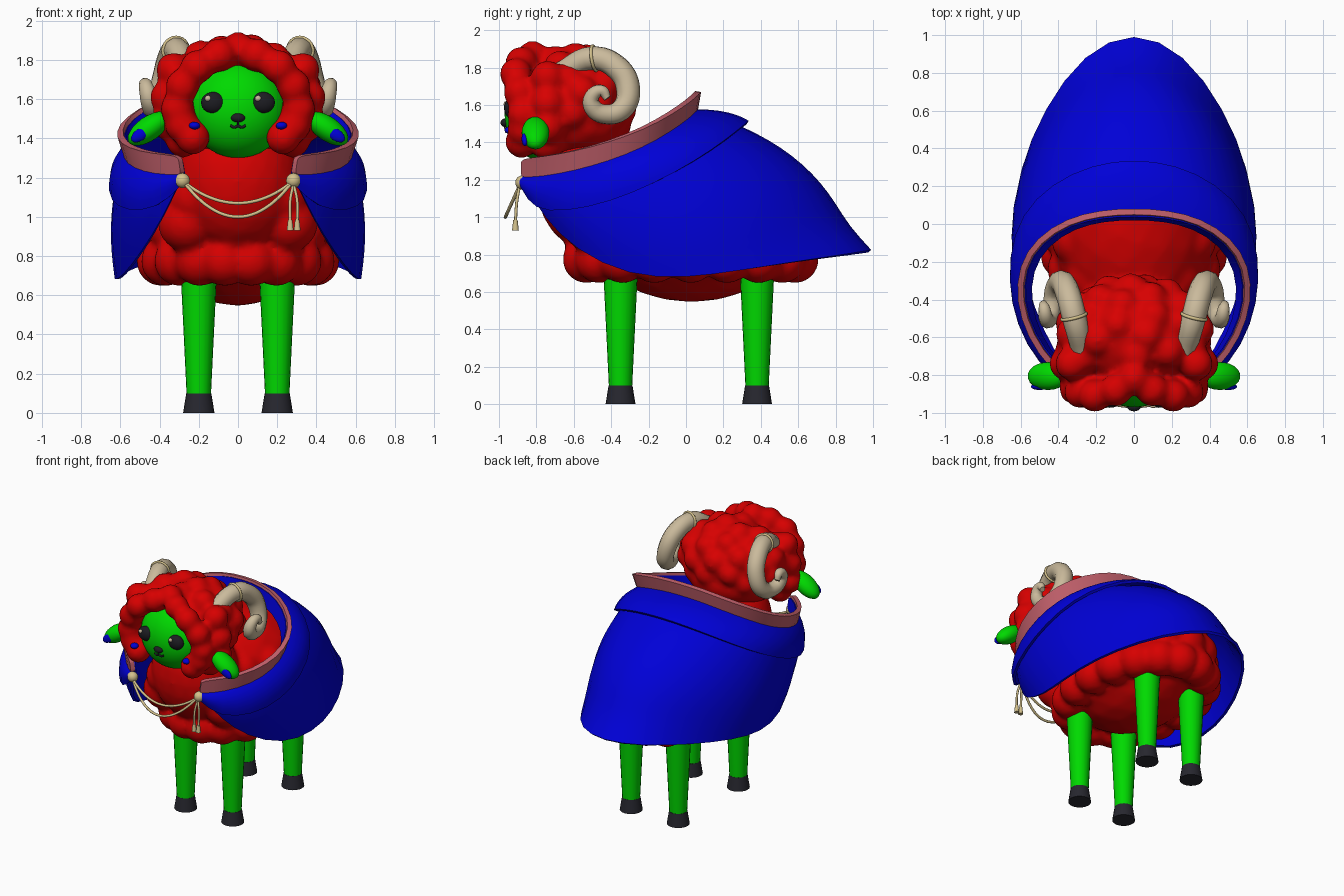
import bpy, bmesh, math
from mathutils import Matrix, Vector

old = bpy.data.objects.get("Cube")
if old:
    bpy.data.objects.remove(old, do_unlink=True)


def material(name, *rgb):
    mat = bpy.data.materials.new(name)
    mat.use_nodes = True
    mat.diffuse_color = (*rgb, 1)
    mat.node_tree.nodes["Principled BSDF"].inputs["Base Color"].default_value = (*rgb, 1)
    return mat


red = material("red wool", .68, 0, 0)
green = material("green skin", 0, .7, 0)
blue = material("blue cloth", 0, 0, .68)
mauve = material("mauve trim", .53, .115, .145)
horn_tan = material("horn tan", .59, .49, .33)
gold = material("pale gold", .65, .53, .26)
black = material("eye black", .012, .012, .016)
charcoal = material("hoof charcoal", .02, .02, .028)


def finish(obj, mat, angle=50):
    """Apply modifiers, colour and smooth the object."""
    obj.data.materials.append(mat)
    bpy.ops.object.select_all(action='DESELECT')
    obj.select_set(True)
    bpy.context.view_layer.objects.active = obj
    bpy.ops.object.convert(target='MESH')
    bpy.ops.object.shade_smooth_by_angle(angle=math.radians(angle))
    return obj


def link(name, data):
    obj = bpy.data.objects.new(name, data)
    bpy.context.collection.objects.link(obj)
    return obj


def mesh_object(name, bm):
    mesh = bpy.data.meshes.new(name)
    bm.to_mesh(mesh)
    bm.free()
    return link(name, mesh)


def add_ball(bm, loc, radii, tilt=0, detail=3):
    matrix = (Matrix.Translation(loc) @ Matrix.Rotation(tilt, 4, 'Y')
              @ Matrix.Diagonal((*radii, 1)))
    bmesh.ops.create_icosphere(bm, subdivisions=detail, radius=1, matrix=matrix)


def ball(name, mat, loc, radii, tilt=0, detail=3):
    bm = bmesh.new()
    add_ball(bm, loc, radii, tilt, detail)
    return finish(mesh_object(name, bm), mat)


def wool(name, cores, tufts):
    """Fuse big cores and small round tufts into one soft fleece."""
    bm = bmesh.new()
    for loc, radii in cores:
        add_ball(bm, loc, radii)
    for loc, r in tufts:
        add_ball(bm, loc, (r, r, r))
    obj = mesh_object(name, bm)
    remesh = obj.modifiers.new("fuse", 'REMESH')
    remesh.mode = 'VOXEL'
    remesh.voxel_size = .02
    soften = obj.modifiers.new("soften", 'SMOOTH')
    soften.iterations = 7
    return finish(obj, red, 180)


def cone(name, mat, loc, low, high, height, sides=20):
    bm = bmesh.new()
    bmesh.ops.create_cone(bm, cap_ends=True, segments=sides, radius1=low, radius2=high,
                          depth=height, matrix=Matrix.Translation(loc))
    return finish(mesh_object(name, bm), mat)


def tube(name, mat, points, radii, steps=6):
    curve = bpy.data.curves.new(name, 'CURVE')
    curve.dimensions = '3D'
    curve.bevel_depth = 1
    curve.bevel_resolution = 3
    curve.resolution_u = steps
    curve.use_fill_caps = True
    spline = curve.splines.new('BEZIER')
    spline.bezier_points.add(len(points) - 1)
    for point, co, r in zip(spline.bezier_points, points, radii):
        point.co = co
        point.radius = r
        point.handle_left_type = point.handle_right_type = 'AUTO'
    return finish(link(name, curve), mat)


def cloth(name, mat, top, middle, bottom, thickness, rows=8, flare=0):
    """Loft a mirrored sheet through three half outlines, front to back."""
    bm = bmesh.new()
    columns = []
    for a, b, c in zip(top, middle, bottom):
        a, b, c = Vector(a), Vector(b), Vector(c)
        lip = Vector((0, max(c.y, 0) * flare, 0))
        columns.append([a * (2 * v - 1) * (v - 1) + b * 4 * v * (1 - v) + c * v * (2 * v - 1) + lip * v ** 16
                        for v in (i / rows for i in range(rows + 1))])
    flip = Vector((-1, 1, 1))
    columns += [[p * flip for p in col] for col in reversed(columns[:-1])]
    grid = [[bm.verts.new(p) for p in col] for col in columns]
    for left, right in zip(grid, grid[1:]):
        for i in range(rows):
            bm.faces.new((left[i], left[i + 1], right[i + 1], right[i]))
    obj = mesh_object(name, bm)
    obj.modifiers.new("round", 'SUBSURF').levels = 1
    solid = obj.modifiers.new("thickness", 'SOLIDIFY')
    solid.thickness = thickness
    solid.offset = 0
    return finish(obj, mat)


def between(top, bottom):
    return [(Vector(a) + Vector(b)) / 2 for a, b in zip(top, bottom)]


# Legs and hooves
for side, x in (("right", -.2), ("left", .2)):
    for end, y in (("front", -.35), ("back", .38)):
        cone(f"{end}_{side}_leg", green, (x, y, .42), .062, .094, .66)
        cone(f"{end}_{side}_hoof", charcoal, (x, y, .05), .08, .064, .1)

# Woolly body: rings of tufts around a smooth belly, a full chest and a neck
tufts = []
for z, rx, ry, r, count in ((.775, .39, .565, .13, 18), (.95, .37, .53, .14, 15), (1.15, .31, .42, .14, 12)):
    for i in range(count):
        a = math.tau * (i + .5) / count
        tufts.append(((rx * math.sin(a), .025 - ry * math.cos(a), z), r))
for s in (-1, 1):
    tufts += [((s * .26, -.52, .97), .15), ((s * .22, -.56, 1.1), .14)]
wool("woolly_body", [((0, .03, 1), (.45, .61, .455)), ((0, -.52, 1.18), (.32, .28, .36))], tufts)

# Woolly head: scattered tufts, then a frame of tufts around the face
tufts = [((0, -.82, 1.86), .085)]
count = 52
for i in range(count):
    h = 1 - (2 * i + 1) / count
    a = i * math.pi * (3 - math.sqrt(5))
    w = math.sqrt(1 - h * h)
    p = Vector((.345 * w * math.cos(a), -.59 + .25 * w * math.sin(a), 1.63 + .22 * h))
    if p.y > -.72 or abs(p.x) > .27 or p.z > 1.8:
        tufts.append((p, .09))
for degrees, y in ((18, -.88), (42, -.91), (66, -.89), (90, -.87), (112, -.87), (132, -.88)):
    a = math.radians(degrees)
    height = .29 if degrees < 90 else .22
    for s in (-1, 1):
        tufts.append(((s * .31 * math.sin(a), y, 1.55 + height * math.cos(a)), .088))
for s in (-1, 1):
    for x, z in ((.33, 1.75), (.36, 1.61), (.36, 1.48), (.28, 1.39)):
        tufts.append(((s * x, -.74, z), .09))
wool("woolly_head", [((0, -.58, 1.62), (.37, .29, .28)), ((0, -.59, 1.5), (.35, .3, .2))], tufts)

# Face
ball("face", green, (0, -.76, 1.55), (.255, .21, .25), detail=4)
ball("nose", black, (0, -.967, 1.505), (.036, .025, .023))
tube("mouth_line", black, [(0, -.971, 1.49), (0, -.964, 1.462)], [.005] * 2)
for side, s in (("right", -1), ("left", 1)):
    tube(f"{side}_mouth", black, [(0, -.963, 1.465), (s * .02, -.961, 1.457), (s * .038, -.958, 1.466)], [.007] * 3)
    ball(f"{side}_eye", black, (s * .128, -.935, 1.583), (.061, .038, .054))
    ball(f"{side}_eye_glint", horn_tan, (s * .128 - .026, -.965, 1.604), (.016, .01, .015))
    ball(f"{side}_cheek_mark", blue, (s * .222, -.94, 1.465), (.029, .03, .02))

    # Ears
    tilt = s * math.radians(35)
    ball(f"{side}_ear", green, (s * .455, -.805, 1.45), (.125, .074, .062), tilt)
    ball(f"{side}_inner_ear", blue, (s * .5, -.861, 1.418), (.052, .018, .03), tilt)

    # Curled horns with a band
    path = [(.27, -.67, 1.77), (.315, -.5, 1.85), (.35, -.37, 1.8), (.38, -.31, 1.69),
            (.41, -.34, 1.58), (.43, -.43, 1.55), (.45, -.5, 1.59), (.465, -.5, 1.65),
            (.475, -.45, 1.675), (.48, -.42, 1.635)]
    sizes = [.06, .065, .066, .064, .06, .054, .048, .04, .032, .02]
    tube(f"{side}_horn", horn_tan, [(s * x, y, z) for x, y, z in path], sizes)
    along = Vector((s * .25, 1, .15)).to_track_quat('Z', 'Y')
    bpy.ops.mesh.primitive_torus_add(location=(s * .318, -.49, 1.85), rotation=along.to_euler(),
                                     major_radius=.066, minor_radius=.009,
                                     major_segments=24, minor_segments=8)
    band = bpy.context.object
    band.name = f"{side}_horn_band"
    finish(band, gold)

# Cape outlines, front edge to middle of the back
rim = [(.28, -.87, 1.21), (.41, -.76, 1.22), (.52, -.6, 1.25), (.575, -.42, 1.3), (.565, -.24, 1.37),
       (.48, -.1, 1.45), (.33, 0, 1.52), (.17, .04, 1.56), (0, .05, 1.57)]
waist = [(.29, -.86, 1.19), (.41, -.77, 1.11), (.54, -.61, 1.04), (.62, -.36, 1), (.645, -.1, 1.03),
         (.6, .14, 1.12), (.45, .4, 1.21), (.23, .58, 1.27), (0, .635, 1.28)]
hem = [(.3, -.85, 1.17), (.38, -.75, 1), (.48, -.59, .83), (.59, -.3, .685), (.63, 0, .675),
       (.6, .26, .715), (.47, .55, .765), (.26, .82, .805), (0, .93, .825)]
cloth("cape", blue, rim, waist, hem, .02, flare=.1)

# Short upper cape lying over the long one
short_hem = [(.29, -.87, 1.16), (.41, -.81, 1.04), (.56, -.64, 1.03), (.645, -.41, 1.08), (.655, -.17, 1.18),
             (.59, .05, 1.3), (.43, .21, 1.41), (.22, .31, 1.49), (0, .34, 1.515)]
bulge = []
for a, p in zip(rim, between(rim, short_hem)):
    bulge.append(p + Vector((a[0], a[1] + .3, .25)).normalized() * .028)
cloth("shoulder_cape", blue, rim, bulge, short_hem, .02)

# Standing collar with a cloth lining
collar_top = [Vector(p) + Vector((p[0] * .06, .02 * (p[1] + .87), .105)) for p in rim]
cloth("collar", mauve, collar_top, between(rim, collar_top), rim, .032, 4)


def inset(outline):
    return [Vector(p) + Vector((-p[0], -.35 - p[1], 0)).normalized() * .024 + Vector((0, 0, -.015))
            for p in outline]


lining_top, lining_rim = inset(collar_top), inset(rim)
cloth("collar_lining", blue, lining_top, between(lining_top, lining_rim), lining_rim, .008, 4)

# Clasps, hanging cords and tassels
for side, s in (("right", -1), ("left", 1)):
    ball(f"{side}_clasp", gold, (s * .283, -.875, 1.185), (.038, .038, .038))
for name, sag in (("upper_cord", .11), ("lower_cord", .18)):
    points = []
    for i in range(9):
        t = i / 4 - 1
        drop = 1 - t * t
        points.append((.28 * t, -.885 - .45 * sag * drop, 1.18 - sag * drop))
    tube(name, gold, points, [.009] * 9, 3)
for i, x in enumerate((.266, .302)):
    tube(f"tassel_cord_{i}", gold, [(.283, -.89, 1.17), (x, -.905, 1.08), (x, -.912, .97)], [.008] * 3)
    cone(f"tassel_{i}", gold, (x, -.912, .957), .018, .012, .055, 10)
